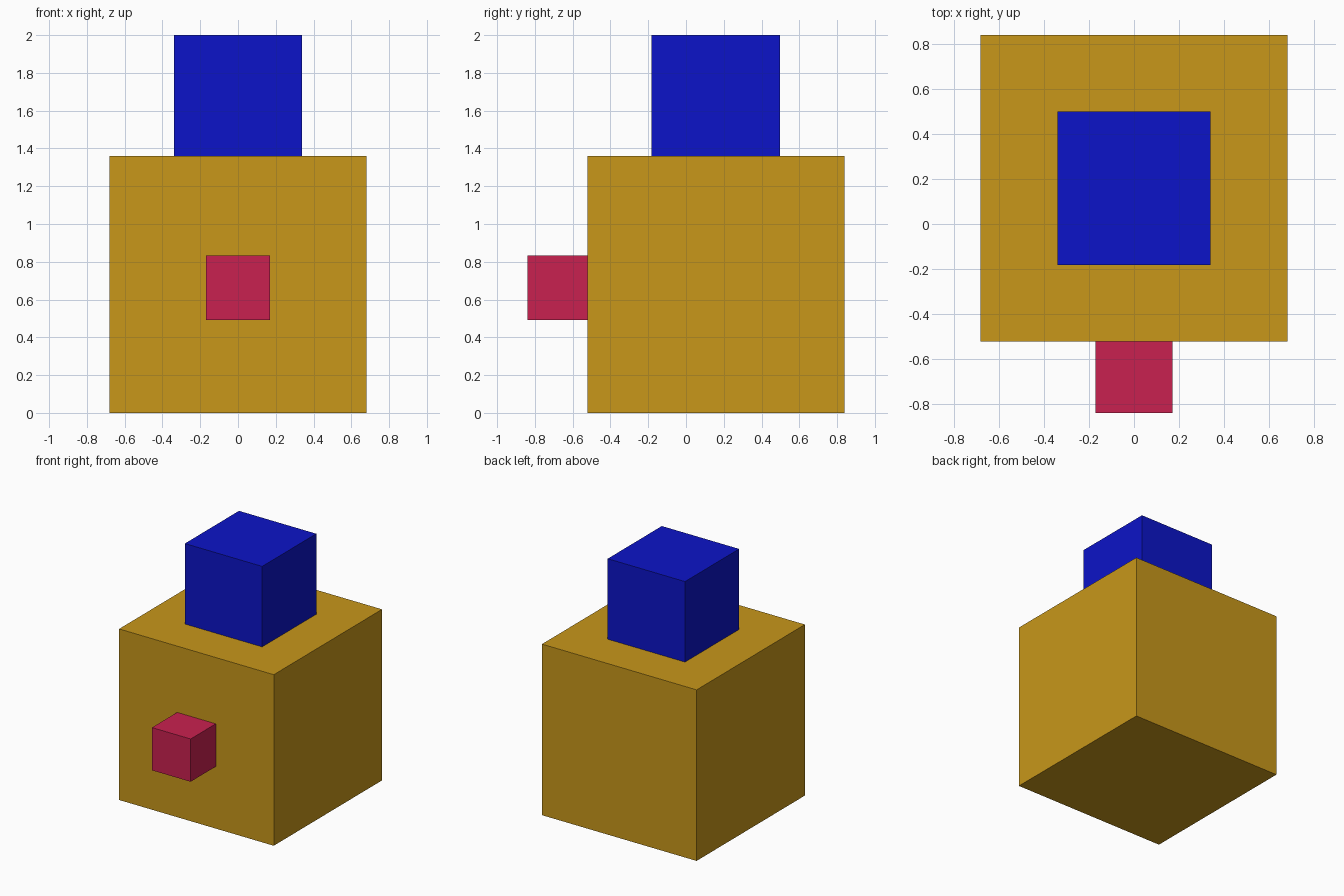
import bpy

if "Cube" in bpy.data.objects:
    bpy.data.objects.remove(bpy.data.objects["Cube"])


def srgb(r, g, b):
    def lin(c):
        c /= 255
        return c / 12.92 if c <= 0.04045 else ((c + 0.055) / 1.055) ** 2.4
    return (lin(r), lin(g), lin(b), 1.0)


def cube(name, size, centre, colour):
    bpy.ops.mesh.primitive_cube_add(size=size, location=centre)
    obj = bpy.context.object
    obj.name = name
    mat = bpy.data.materials.new(name + "_colour")
    mat.diffuse_color = colour
    mat.use_nodes = True
    mat.node_tree.nodes["Principled BSDF"].inputs["Base Color"].default_value = mat.diffuse_color
    obj.data.materials.append(mat)
    return obj


BODY = 1.36
BODY_Y = 0.158

# Large body cube standing on the ground
cube("body", BODY, (0, BODY_Y, BODY / 2), srgb(200, 151, 26))

# Half-size cube on top, slightly sunk into the body
cube("top_block", BODY / 2, (0, BODY_Y, 2 - BODY / 4), srgb(12, 20, 200))

# Quarter-size cube on the front, slightly sunk into the body
cube("front_block", BODY / 4, (0, -0.838 + BODY / 8, 0.663), srgb(201, 33, 80))
